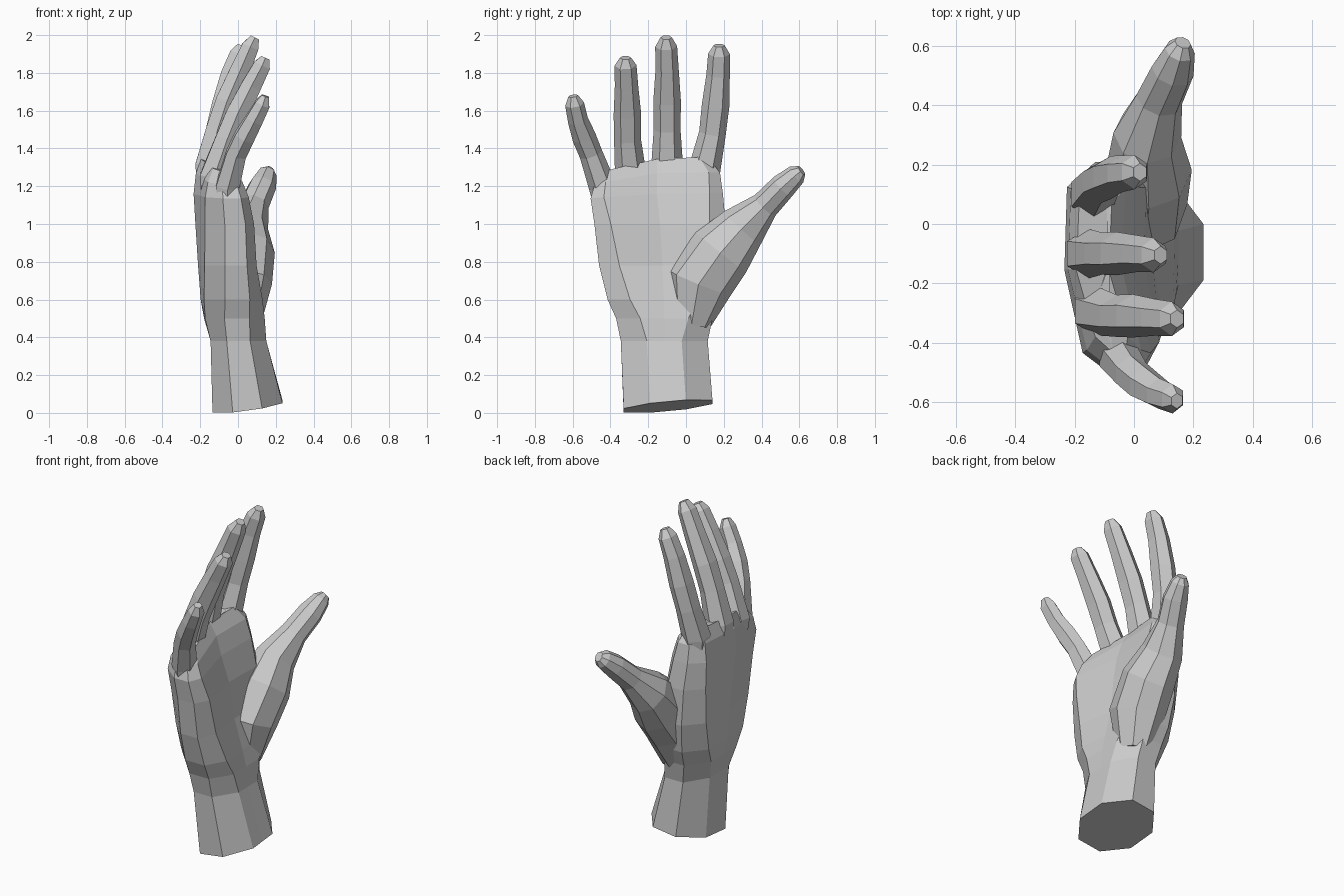
import bpy, bmesh, math
from mathutils import Vector

cube = bpy.data.objects.get("Cube")
if cube:
    bpy.data.objects.remove(cube, do_unlink=True)

skin = bpy.data.materials.new("plain_grey")
skin.use_nodes = True
GREY = (0.6, 0.6, 0.6, 1)
skin.diffuse_color = GREY
skin.node_tree.nodes["Principled BSDF"].inputs["Base Color"].default_value = GREY


def loft(name, rings):
    """Skin a list of equal-length point rings and cap both ends."""
    bm = bmesh.new()
    loops = [[bm.verts.new(p) for p in ring] for ring in rings]
    for a, b in zip(loops, loops[1:]):
        for i in range(len(a)):
            j = (i + 1) % len(a)
            bm.faces.new((a[i], a[j], b[j], b[i]))
    bm.faces.new(loops[0])
    bm.faces.new(loops[-1])
    bmesh.ops.recalc_face_normals(bm, faces=bm.faces)
    mesh = bpy.data.meshes.new(name)
    bm.to_mesh(mesh)
    bm.free()
    mesh.materials.append(skin)
    ob = bpy.data.objects.new(name, mesh)
    bpy.context.collection.objects.link(ob)
    return ob


def palm_ring(z, y0, y1, x0, x1, flat, bow=0, tilt=0, lean=0, arch=0):
    """Rounded rectangle across the hand, cupped by bow, sloped by tilt and lean."""
    half = [(1, -.42), (1, .42), (flat, 1), (0, 1), (-flat, 1)]
    ring = []
    for u, v in half + [(-u, -v) for u, v in half]:
        x = (x0 + x1) / 2 + v * (x1 - x0) / 2 + bow * (u - .3) ** 2
        y = (y0 + y1) / 2 + u * (y1 - y0) / 2
        ring.append((x, y, z + tilt * u + lean * v - arch * (u - .2) ** 2))
    return ring


def digit(name, path, sizes, sides=6):
    """Tube along path; sizes are (half width, half thickness) per point."""
    pts = [Vector(p) for p in path]
    rings = []
    for i, (p, (w, t)) in enumerate(zip(pts, sizes)):
        along = (pts[min(i + 1, len(pts) - 1)] - pts[max(i - 1, 0)]).normalized()
        thick = Vector((1, 0, 0))
        thick = (thick - along * thick.dot(along)).normalized()
        wide = along.cross(thick)
        angles = [math.tau * k / sides for k in range(sides)]
        rings.append([p + wide * w * math.cos(a) + thick * t * math.sin(a) for a in angles])
    return loft(name, rings)


# Wrist and palm, thinning to the webs between the fingers
hand = loft("hand", [
    palm_ring(.035, -.33, .14, -.135, .235, .4, 0, .022, .025),
    palm_ring(.38, -.345, .115, -.145, .15, .4),
    palm_ring(.5, -.37, .14, -.18, .135, .5, .01),
    palm_ring(.6, -.415, .18, -.2, .11, .6, .025),
    palm_ring(.78, -.46, .21, -.215, .06, .68, .04),
    palm_ring(1.0, -.485, .21, -.23, .03, .75, .05),
    palm_ring(1.16, -.505, .195, -.24, -.01, .8, .055, .01, 0, .01),
    palm_ring(1.27, -.485, .18, -.228, -.045, .82, .055, .02, 0, .03),
    palm_ring(1.345, -.43, .12, -.2, -.09, .82, .055, .025, 0, .03),
])

# Fingers, rooted inside the palm
finger = [(.075, .06), (.084, .082), (.071, .07), (.073, .069), (.062, .061), (.058, .052), (.03, .027)]
little = [(w * .87, t * .87) for w, t in finger]
paths = {
    "index_finger": [(-.13, .08, 1.08), (-.14, .1, 1.3), (-.112, .14, 1.48), (-.078, .157, 1.63),
                     (-.038, .17, 1.79), (.002, .175, 1.9), (.02, .175, 1.945)],
    "middle_finger": [(-.16, -.09, 1.1), (-.155, -.1, 1.31), (-.108, -.1, 1.5), (-.058, -.1, 1.65),
                      (.01, -.1, 1.81), (.066, -.105, 1.94), (.09, -.105, 1.988)],
    "ring_finger": [(-.14, -.26, 1.08), (-.13, -.292, 1.25), (-.058, -.31, 1.45), (-.004, -.31, 1.58),
                    (.07, -.315, 1.73), (.128, -.32, 1.84), (.145, -.32, 1.88)],
    "little_finger": [(-.06, -.4, 1.02), (-.055, -.442, 1.2), (-.01, -.503, 1.37), (.033, -.54, 1.46),
                      (.084, -.572, 1.55), (.13, -.59, 1.635), (.145, -.597, 1.678)],
}
parts = [digit(name, path, little if name == "little_finger" else finger)
         for name, path in paths.items()]

# Thumb with its fleshy base
parts.append(digit(
    "thumb",
    [(.02, .03, .47), (.035, .07, .69), (.05, .185, .85), (.045, .3, .98),
     (.085, .42, 1.1), (.13, .515, 1.2), (.155, .585, 1.262), (.165, .612, 1.283)],
    [(.1, .1), (.18, .145), (.17, .145), (.13, .115),
     (.077, .08), (.07, .074), (.055, .052), (.03, .028)], 8))

# Merge every digit into one surface
bpy.context.view_layer.objects.active = hand
for part in parts:
    mod = hand.modifiers.new("merge", 'BOOLEAN')
    mod.operation = 'UNION'
    mod.solver = 'EXACT'
    mod.object = part
    bpy.ops.object.modifier_apply(modifier=mod.name)
    bpy.data.objects.remove(part, do_unlink=True)
